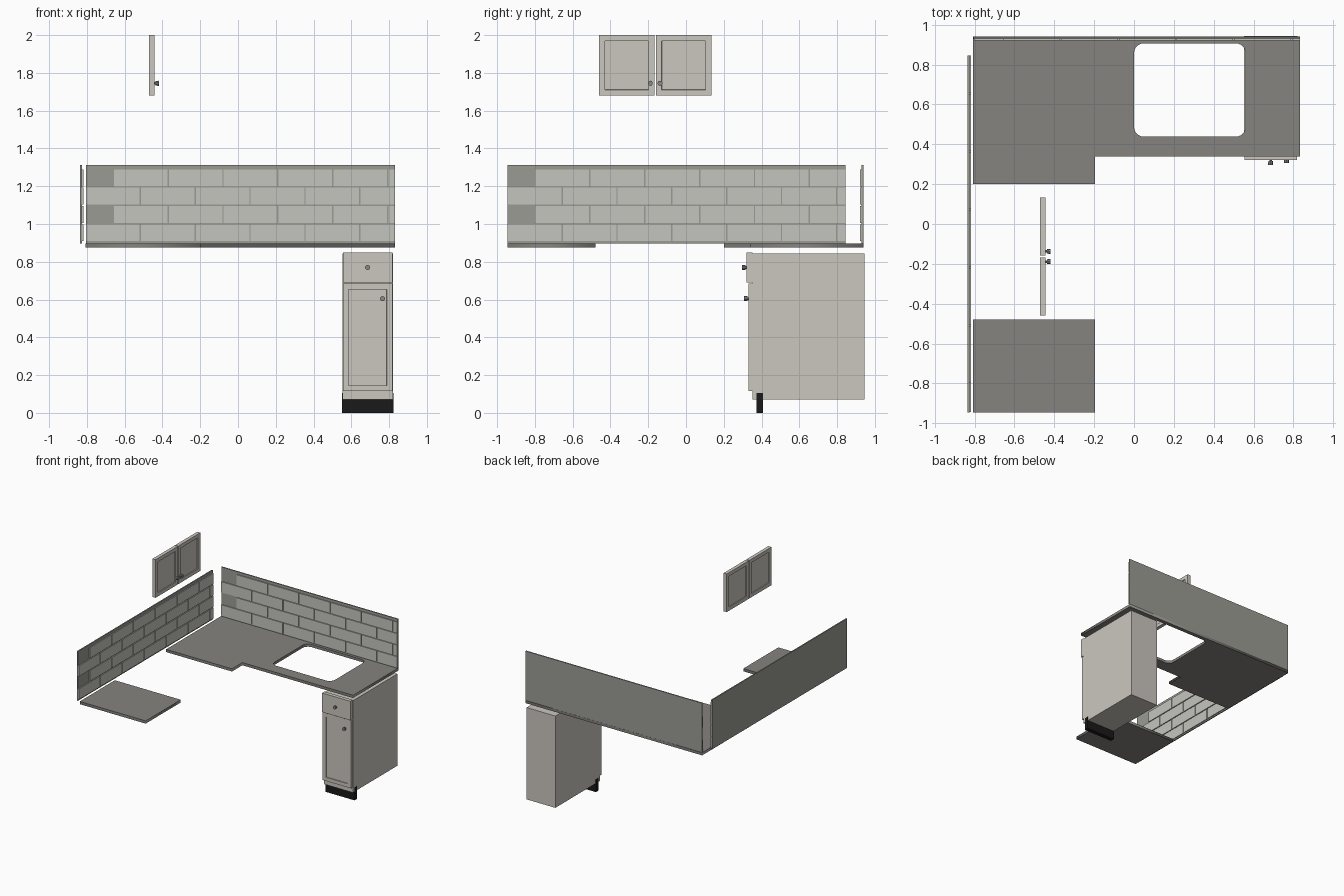
import bpy, bmesh, math
from mathutils import Matrix, Vector

if "Cube" in bpy.data.objects:
    bpy.data.objects.remove(bpy.data.objects["Cube"])


def material(name, rgb):
    m = bpy.data.materials.new(name)
    m.diffuse_color = (*rgb, 1)
    m.use_nodes = True
    m.node_tree.nodes["Principled BSDF"].inputs["Base Color"].default_value = m.diffuse_color
    return m


PAINT = material("painted_wood", (0.60, 0.57, 0.52))
STONE = material("grey_stone", (0.235, 0.23, 0.215))
GROUT = material("grout", (0.33, 0.33, 0.30))
TILE = material("tile", (0.56, 0.56, 0.52))
BLACK = material("black", (0.01, 0.01, 0.01))
METAL = material("metal", (0.25, 0.25, 0.25))


def add_box(bm, lo, hi):
    lo, hi = Vector(lo), Vector(hi)
    mat = Matrix.Translation((lo + hi) / 2) @ Matrix.Diagonal((*(hi - lo), 1))
    bmesh.ops.create_cube(bm, size=1, matrix=mat)


def finish(bm, name, mat):
    me = bpy.data.meshes.new(name)
    bm.to_mesh(me)
    bm.free()
    me.materials.append(mat)
    ob = bpy.data.objects.new(name, me)
    bpy.context.collection.objects.link(ob)
    return ob


def box(name, lo, hi, mat):
    bm = bmesh.new()
    add_box(bm, lo, hi)
    return finish(bm, name, mat)


def shaker_door(name, lo, hi, axis, frame=0.043, depth=0.008):
    """Slab with a recessed panel on both faces along the axis."""
    bm = bmesh.new()
    add_box(bm, lo, hi)
    bm.normal_update()
    for f in [f for f in bm.faces if abs(f.normal[axis]) > 0.9]:
        n = f.normal.copy()
        bmesh.ops.inset_individual(bm, faces=[f], thickness=frame)
        bmesh.ops.inset_individual(bm, faces=[f], thickness=0.0005)
        bmesh.ops.translate(bm, verts=list(f.verts), vec=-n * depth)
    return finish(bm, name, PAINT)


def knob(name, base, direction):
    """Thin stem and a wider faceted head."""
    bm = bmesh.new()
    d = Vector(direction)
    rot = d.to_track_quat('Z', 'Y').to_matrix().to_4x4()
    for r1, r2, a, b in ((0.007, 0.007, -0.002, 0.008), (0.0125, 0.0135, 0.006, 0.024)):
        bmesh.ops.create_cone(bm, cap_ends=True, segments=10, radius1=r1, radius2=r2, depth=b - a,
                              matrix=Matrix.Translation(Vector(base) + d * (a + b) / 2) @ rot)
    return finish(bm, name, METAL)


def slab(name, loops, z0, z1):
    """Flat outline with optional holes, extruded between two heights."""
    cu = bpy.data.curves.new(name, 'CURVE')
    cu.dimensions, cu.fill_mode = '2D', 'BOTH'
    cu.extrude = (z1 - z0) / 2
    for pts in loops:
        sp = cu.splines.new('POLY')
        sp.points.add(len(pts) - 1)
        for p, (x, y) in zip(sp.points, pts):
            p.co = (x, y, 0, 1)
        sp.use_cyclic_u = True
    cu.materials.append(STONE)
    ob = bpy.data.objects.new(name, cu)
    ob.location.z = (z0 + z1) / 2
    bpy.context.collection.objects.link(ob)
    bpy.ops.object.select_all(action='DESELECT')
    bpy.context.view_layer.objects.active = ob
    ob.select_set(True)
    bpy.ops.object.convert(target='MESH')


def rounded_rect(x0, y0, x1, y1, r, n=6):
    pts = []
    for k, (cx, cy) in enumerate(((x1 - r, y1 - r), (x0 + r, y1 - r), (x0 + r, y0 + r), (x1 - r, y0 + r))):
        for i in range(n + 1):
            a = math.pi / 2 * (k + i / n)
            pts.append((cx + r * math.cos(a), cy + r * math.sin(a)))
    return pts


# Countertops, the larger one with a sink cutout
slab("sink_countertop", [
    [(-0.808, 0.20), (-0.196, 0.20), (-0.196, 0.338), (0.832, 0.338), (0.832, 0.94), (-0.808, 0.94)],
    rounded_rect(0.0, 0.438, 0.56, 0.907, 0.05)], 0.875, 0.898)
slab("side_countertop", [[(-0.808, -0.945), (-0.196, -0.945), (-0.196, -0.48), (-0.808, -0.48)]], 0.875, 0.898)


# Backsplashes: grout board plus brick-bond tiles, laid out as (along, depth, height)
def backsplash(name, start, end, first_even, first_odd, place):
    def put(bm, a0, a1, d0, d1, z0, z1):
        p, q = place(a0, d0), place(a1, d1)
        add_box(bm, (min(p[0], q[0]), min(p[1], q[1]), z0), (max(p[0], q[0]), max(p[1], q[1]), z1))

    bm = bmesh.new()
    put(bm, start, end, 0, 0.01, 0.898, 1.312)
    finish(bm, name + "_board", GROUT)
    bm = bmesh.new()
    pitch, row_h, gap = 0.2905, 0.0968, 0.007
    for row in range(4):
        a = first_odd if row % 2 else first_even
        z1 = 1.289 - (3 - row) * row_h
        while a < end - 0.01:
            put(bm, a, min(a + pitch - gap, end), 0.0095, 0.0175, z1 - row_h + gap, z1)
            a += pitch
    finish(bm, name + "_tiles", TILE)


# row 0 is the bottom; rows 1 and 3 start one half tile later
def split_rows(name, start, end, place):
    backsplash(name, start, end, start + 0.002, start + 0.149, place)


split_rows("back_splash", -0.806, 0.832, lambda a, d: (a, 0.939 - d))
split_rows("left_splash", -0.945, 0.845, lambda a, d: (-0.836 + d, a))

# Base cabinet with drawer, door and toe kick
box("cabinet_body", (0.553, 0.352, 0.072), (0.82, 0.944, 0.843), PAINT)
box("toe_kick", (0.551, 0.372, 0.0), (0.822, 0.408, 0.106), BLACK)
box("drawer_front", (0.555, 0.321, 0.69), (0.818, 0.3525, 0.85), PAINT)
shaker_door("cabinet_door", (0.555, 0.331, 0.115), (0.818, 0.3525, 0.684), 1)
knob("drawer_knob", (0.686, 0.321, 0.77), (0, -1, 0))
knob("door_knob", (0.765, 0.331, 0.605), (0, -1, 0))

# Pair of upper cabinet doors, mirrored about their meeting line
mid = -0.163
for side, s in (("left", -1), ("right", 1)):
    ya, yb = sorted((mid + s * 0.004, mid + s * 0.297))
    shaker_door("upper_door_" + side, (-0.472, ya, 1.68), (-0.443, yb, 2.0), 0)
    knob("upper_knob_" + side, (-0.443, mid + s * 0.026, 1.745), (1, 0, 0))
